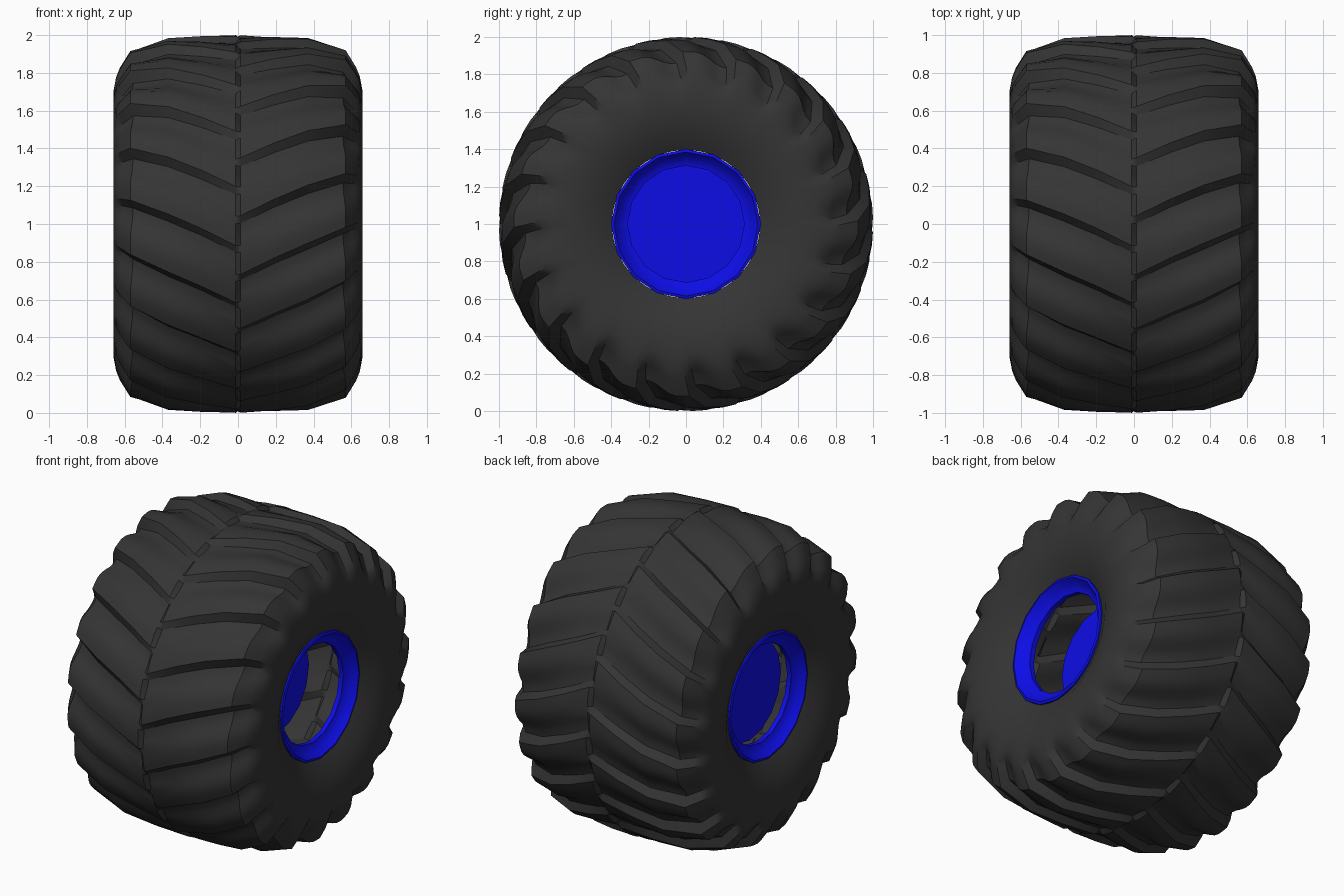
import bpy, bmesh, math

if "Cube" in bpy.data.objects:
    bpy.data.objects.remove(bpy.data.objects["Cube"])

def material(name, rgb):
    m = bpy.data.materials.new(name)
    m.diffuse_color = (*rgb, 1)
    m.use_nodes = True
    m.node_tree.nodes["Principled BSDF"].inputs["Base Color"].default_value = m.diffuse_color
    return m

rubber = material("dark_rubber", (0.035, 0.035, 0.035))
blue = material("rim_blue", (0.004, 0.004, 0.8))

def point(x, r, deg):
    # wheel axis is x; angle 0 faces the front and grows towards the ground
    a = math.radians(deg)
    return (x, -r * math.cos(a), 1 - r * math.sin(a))

def finish(bm, name, mat, angle):
    bmesh.ops.recalc_face_normals(bm, faces=bm.faces)
    me = bpy.data.meshes.new(name)
    bm.to_mesh(me)
    bm.free()
    ob = bpy.data.objects.new(name, me)
    bpy.context.collection.objects.link(ob)
    me.materials.append(mat)
    bpy.ops.object.select_all(action='DESELECT')
    ob.select_set(True)
    bpy.context.view_layer.objects.active = ob
    bpy.ops.object.shade_smooth_by_angle(angle=math.radians(angle))
    return ob

def skin(bm, rings):
    n = len(rings[0])
    for a, b in zip(rings, rings[1:]):
        for i in range(n):
            j = (i + 1) % n
            bm.faces.new((a[i], a[j], b[j], b[i]))

# Tyre: half profile (x, radius, groove weight), chevron sweep grows outwards
half = [(0.012, 1.0, 0.6), (0.19, 0.995, 0.9), (0.37, 0.985, 1.0),
        (0.57, 0.92, 1.3), (0.625, 0.83, 1.1), (0.645, 0.78, 0.5),
        (0.66, 0.70, 0), (0.655, 0.60, 0), (0.63, 0.49, 0), (0.575, 0.395, 0)]
groove = [0, 1, 1, 0.8, 0.45, 0.15, 0, 0]   # one lug, steep leading edge
LUGS, DEPTH = 20, 0.045
COLS = LUGS * len(groove)

bm = bmesh.new()
rings = []
stations = [(-1, p) for p in reversed(half)] + [(1, p) for p in half]
for side, (x, r, w) in stations:
    s = min(x / 0.66, 1)
    sweep = -17 * s ** 0.9
    slope = max(0, (x - 0.5) / 0.16)      # shoulder grooves also cut sideways
    ring = []
    for c in range(COLS):
        shift = 0 if side > 0 else len(groove) // 2   # staggered halves
        d = DEPTH * w * groove[(c + shift) % len(groove)]
        ring.append(bm.verts.new(point(side * (x - d * 0.5 * slope), r - d,
                                       16 + 360 * c / COLS + sweep)))
    rings.append(ring)
skin(bm, rings)
finish(bm, "tyre", rubber, 35)

# Rim rings: dished lip on each side
lip = [(0.555, 0.40), (0.585, 0.40), (0.59, 0.385), (0.555, 0.36),
       (0.535, 0.33), (0.53, 0.312), (0.50, 0.312)]
SIDES = 16
for side, label in ((1, "right"), (-1, "left")):
    bm = bmesh.new()
    skin(bm, [[bm.verts.new(point(side * x, r, 360 * i / SIDES))
               for i in range(SIDES)] for x, r in lip])
    finish(bm, label + "_rim", blue, 35)

# Hub discs set inside the wheel
for x, label in ((0.28, "right"), (-0.45, "left")):
    bm = bmesh.new()
    bm.faces.new([bm.verts.new(point(x, 0.32, 360 * i / SIDES)) for i in range(SIDES)])
    ob = finish(bm, label + "_hub_disc", blue, 35)
    if (ob.data.polygons[0].normal.x > 0) != (x > 0):
        ob.data.flip_normals()
